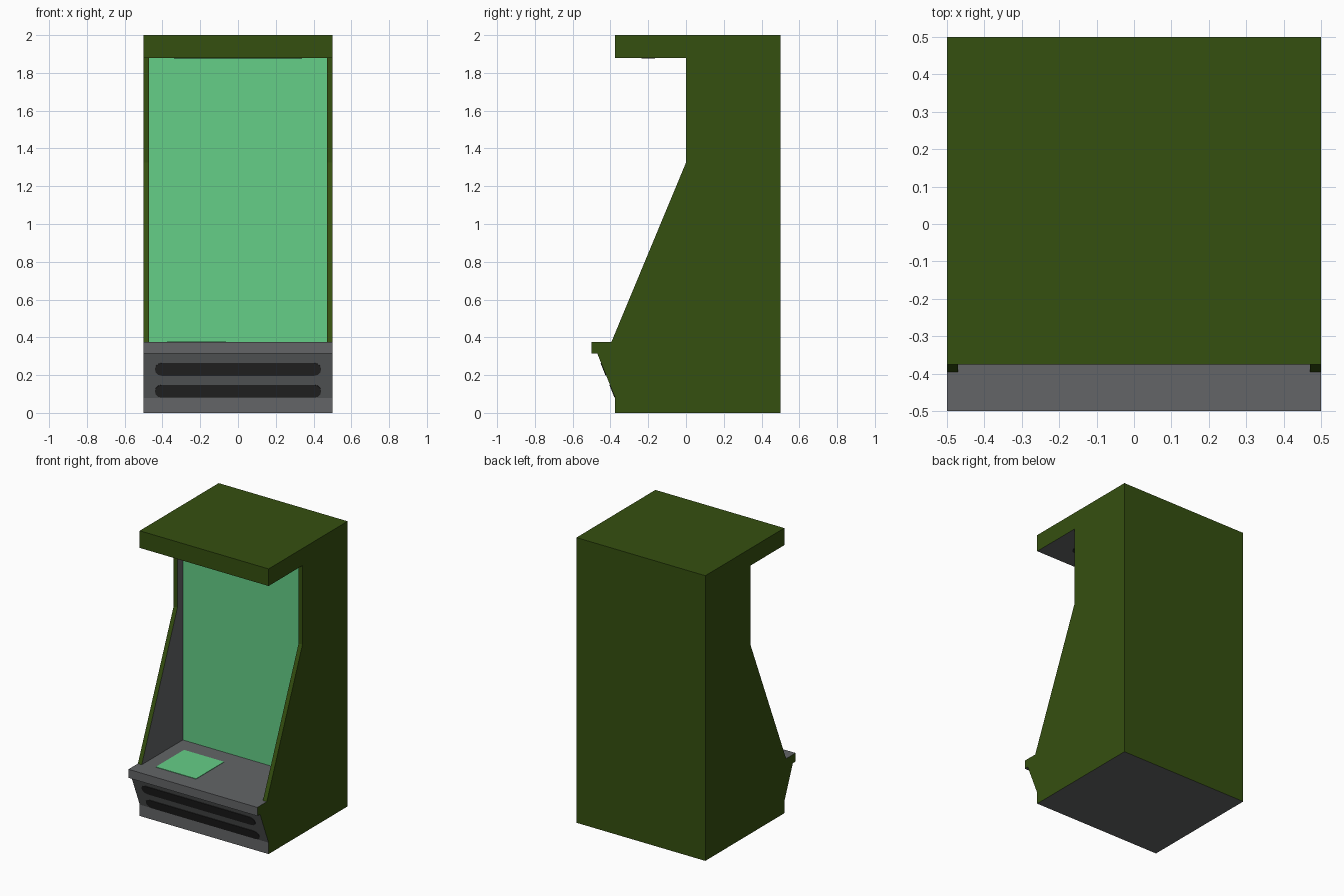
import bpy, bmesh, math
from mathutils import Matrix, Vector

cube = bpy.data.objects.get("Cube")
if cube:
    bpy.data.objects.remove(cube, do_unlink=True)


def material(name, rgb):
    m = bpy.data.materials.new(name)
    m.use_nodes = True
    m.diffuse_color = (*rgb, 1)
    m.node_tree.nodes["Principled BSDF"].inputs["Base Color"].default_value = (*rgb, 1)
    return m


olive = material("olive green", (0.036, 0.080, 0.005))
grey = material("grey", (0.125, 0.130, 0.135))
mint = material("mint green", (0.130, 0.620, 0.245))
dark = material("dark grey", (0.022, 0.022, 0.022))


def finish(name, bm, mats, rule=None):
    """Turn a bmesh into an object; rule(normal) picks the material slot."""
    bmesh.ops.recalc_face_normals(bm, faces=bm.faces)
    bm.normal_update()
    for f in bm.faces:
        f.material_index = rule(f.normal) if rule else 0
    mesh = bpy.data.meshes.new(name)
    bm.to_mesh(mesh)
    bm.free()
    for m in mats:
        mesh.materials.append(m)
    ob = bpy.data.objects.new(name, mesh)
    bpy.context.collection.objects.link(ob)
    return ob


def extrude(points, vec):
    """Solid from a planar outline pushed along vec."""
    bm = bmesh.new()
    face = bm.faces.new([bm.verts.new(p) for p in points])
    new = bmesh.ops.extrude_face_region(bm, geom=[face])["geom"]
    bmesh.ops.translate(bm, vec=vec, verts=[v for v in new if isinstance(v, bmesh.types.BMVert)])
    return bm


def prism(name, profile, x0, x1, mats, rule):
    """Side profile of (y, z) points extruded from x0 to x1."""
    return finish(name, extrude([(x0, y, z) for y, z in profile], (x1 - x0, 0, 0)), mats, rule)


def rect(y0, y1, z0, z1):
    return [(y0, z0), (y1, z0), (y1, z1), (y0, z1)]


W, INNER = 0.5, 0.47              # half widths outside and inside the panels
LEDGE, LID, SCREEN_Y = 0.375, 1.88, 0.06

# Lower cabinet with kick plate, sloped front and control ledge
prism("base", [(0.5, 0), (0.5, LEDGE), (-0.5, LEDGE), (-0.5, 0.315),
               (-0.47, 0.315), (-0.375, 0.08), (-0.375, 0)],
      -W, W, [olive, grey], lambda n: 0 if abs(n.x) > 0.5 or n.y > 0.5 else 1)

# Overhanging top with a grey underside
prism("lid", rect(-0.375, 0.5, LID, 2), -W, W,
      [olive, grey], lambda n: 1 if n.z < -0.5 else 0)

# Cabinet back, its front face is the screen
prism("back_with_screen", rect(SCREEN_Y, 0.5, LEDGE, LID), -INNER, INNER,
      [olive, mint], lambda n: 1 if n.y < -0.5 else 0)

# Side panels, grey on the inside
panel = [(0.5, LEDGE), (0.5, LID), (0, LID), (0, 1.325), (-0.395, LEDGE)]
for side, s in (("left", 1), ("right", -1)):
    prism(side + "_side_panel", panel, s * INNER, s * W,
          [olive, grey], lambda n, s=s: 1 if n.x * s < -0.5 else 0)


def slot(name, half_len, radius, centre, up, normal):
    """Thin plate with rounded ends lying along x on a surface."""
    up, normal = Vector(up).normalized(), Vector(normal).normalized()
    pts = []
    for k in range(14):
        step = k if k < 7 else k - 1
        a = -math.pi / 2 + math.pi * step / 6
        cx = (half_len - radius) * (1 if k < 7 else -1)
        pts.append(Vector(centre) + Vector((cx + radius * math.cos(a), 0, 0))
                   + up * radius * math.sin(a))
    return finish(name, extrude(pts, normal * 0.003), [dark])


# Vent slots on the sloped front
slope = Vector((0, -0.095, 0.235))
outward = Vector((0, -0.235, -0.095))
for name, z in (("lower_vent_slot", 0.115), ("upper_vent_slot", 0.231)):
    y = -0.375 - 0.095 * (z - 0.08) / 0.235
    slot(name, 0.44, 0.036, (0, y, z), slope, outward)

# Speaker slot under the lid
slot("speaker_slot", 0.34, 0.036, (0, -0.2, LID), (0, 1, 0), (0, 0, -1))

# Square control pad on the ledge
pad = bmesh.new()
bmesh.ops.create_cube(pad, size=1, matrix=Matrix.Translation((-0.219, -0.219, LEDGE + 0.001))
                      @ Matrix.Diagonal((0.312, 0.312, 0.004, 1)))
finish("control_pad", pad, [mint])
